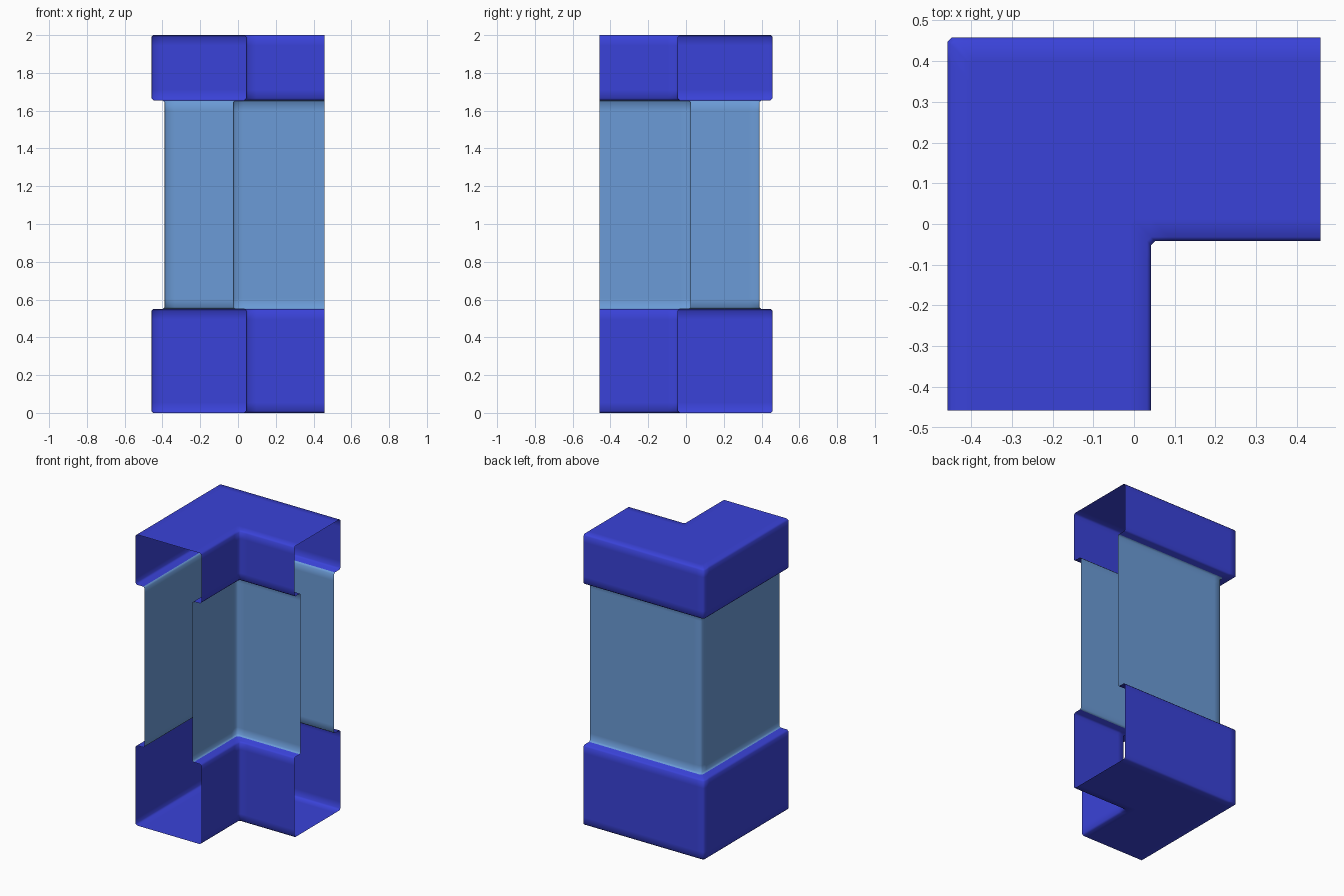
import bpy
import bmesh

cube = bpy.data.objects.get("Cube")
if cube:
    bpy.data.objects.remove(cube, do_unlink=True)


def make_material(name, rgb):
    mat = bpy.data.materials.new(name)
    mat.use_nodes = True
    mat.diffuse_color = (*rgb, 1)
    mat.node_tree.nodes["Principled BSDF"].inputs["Base Color"].default_value = (*rgb, 1)
    return mat


trim_blue = make_material("deep_blue_trim", (0.042, 0.055, 0.69))
panel_blue = make_material("light_blue_panel", (0.148, 0.33, 0.68))

# Overall sizes
END = 0.458            # open ends of both legs
MID = 0.208            # centre line of the wall
TRIM, PANEL = 0.25, 0.181    # half thicknesses
HEIGHT, CAP_Z, BASE_Z = 2.0, 1.655, 0.55
BEVEL, HOLD = 0.01, 0.055    # rounding width, holding loop distance


def trim_block(low, high):
    """Outer half profile of a rounded band, from top to bottom."""
    return [(TRIM - HOLD, high), (TRIM - BEVEL, high), (TRIM, high - BEVEL),
            (TRIM, high - HOLD), (TRIM, low + HOLD),
            (TRIM, low + BEVEL), (TRIM - BEVEL, low)]


# Half profile: cap band, recessed panel with small fillets, base band
base = trim_block(0, BASE_Z)
half = trim_block(CAP_Z, HEIGHT)
half += [(PANEL + BEVEL, CAP_Z), (PANEL, CAP_Z - BEVEL), (PANEL, CAP_Z - HOLD),
         (PANEL, BASE_Z + HOLD), (PANEL, BASE_Z + BEVEL), (PANEL + BEVEL, BASE_Z)]
half += base[1:] + [(TRIM - HOLD, 0)]
profile = half + [(-o, z) for o, z in reversed(half)]


def corner_path(offset):
    """L-shaped run at a given distance outward from the centre line."""
    c = MID + offset
    leg = [(-c, -END), (-c, c - HOLD), (-c, c - BEVEL)]
    return leg + [(-y, -x) for x, y in reversed(leg)]


# Sweep the closed profile along the corner, leaving both ends open
bm = bmesh.new()
rows = [[bm.verts.new((x, y, z)) for x, y in corner_path(o)] for o, z in profile]
for a, b in zip(rows, rows[1:] + rows[:1]):
    for i in range(len(a) - 1):
        face = bm.faces.new((a[i], b[i], b[i + 1], a[i + 1]))
        face.smooth = True
        z = face.calc_center_median().z
        face.material_index = int(BASE_Z + 0.001 < z < CAP_Z - 0.001)
bm.normal_update()

# Turn the shell outward, judged by its top face
top = max(bm.faces, key=lambda f: f.calc_center_median().z)
if top.normal.z < 0:
    bmesh.ops.reverse_faces(bm, faces=bm.faces[:])

mesh = bpy.data.meshes.new("corner_wall")
bm.to_mesh(mesh)
bm.free()
mesh.materials.append(trim_blue)
mesh.materials.append(panel_blue)
wall = bpy.data.objects.new("corner_wall", mesh)
bpy.context.collection.objects.link(wall)
